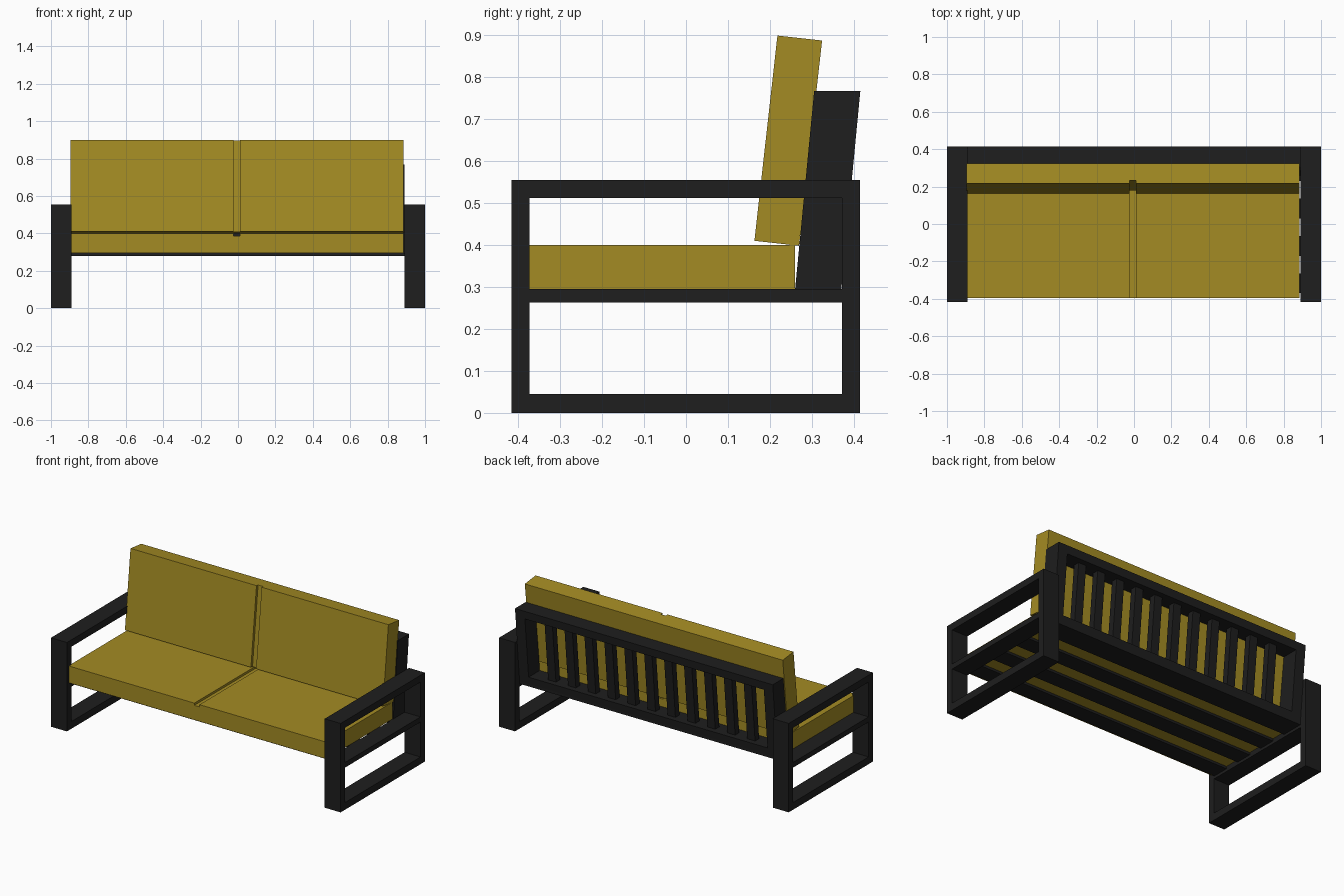
import bpy, bmesh, math
from mathutils import Matrix

if "Cube" in bpy.data.objects:
    bpy.data.objects.remove(bpy.data.objects["Cube"])


def material(name, rgb):
    m = bpy.data.materials.new(name)
    m.diffuse_color = (*rgb, 1)
    m.use_nodes = True
    m.node_tree.nodes["Principled BSDF"].inputs["Base Color"].default_value = m.diffuse_color
    return m


DARK = material("charcoal", (0.013, 0.013, 0.013))
MUSTARD = material("mustard", (0.37, 0.26, 0.017))


def add_object(name, bm, mat):
    bmesh.ops.recalc_face_normals(bm, faces=bm.faces)
    me = bpy.data.meshes.new(name)
    bm.to_mesh(me)
    bm.free()
    me.materials.append(mat)
    bpy.context.collection.objects.link(bpy.data.objects.new(name, me))


def make(name, boxes, mat, shear=None):
    """One object from boxes given as (x0, x1, y0, y1, z0, z1)."""
    bm = bmesh.new()
    for x0, x1, y0, y1, z0, z1 in boxes:
        for v in bmesh.ops.create_cube(bm, size=1)["verts"]:
            v.co = ((x0 + x1) / 2 + v.co.x * (x1 - x0),
                    (y0 + y1) / 2 + v.co.y * (y1 - y0),
                    (z0 + z1) / 2 + v.co.z * (z1 - z0))
    if shear:
        z_ref, k = shear
        for v in bm.verts:
            v.co.y += (v.co.z - z_ref) * k
    add_object(name, bm, mat)


def grooved_cushion(name, thick, length, groove, matrix):
    """Grooved cross-section (x, thickness) extruded along its length."""
    xl, xr, gl, gr = -0.895, 0.886, -0.025, 0.011
    pts = [(xl, 0), (xr, 0), (xr, thick), (gr, thick), (gr, thick - groove),
           (gl, thick - groove), (gl, thick), (xl, thick)]
    bm = bmesh.new()
    face = bm.faces.new([bm.verts.new((x, 0, t)) for x, t in pts])
    ext = bmesh.ops.extrude_face_region(bm, geom=[face], use_keep_orig=True)["geom"]
    for v in ext:
        if isinstance(v, bmesh.types.BMVert):
            v.co.y += length
    bm.transform(matrix)
    add_object(name, bm, MUSTARD)


# Side frames: two legs, floor rail, middle rail and armrest
for label, a, b in (("left", -1.0, -0.89), ("right", 0.89, 1.0)):
    make(label + "_side_frame", [
        (a, b, -0.416, -0.373, 0, 0.555),
        (a, b, 0.372, 0.415, 0, 0.555),
        (a, b, -0.373, 0.372, 0, 0.045),
        (a, b, -0.373, 0.372, 0.263, 0.295),
        (a, b, -0.373, 0.372, 0.512, 0.555)], DARK)

# Seat slats running between the side frames
for i, (y0, y1) in enumerate([(-0.37, -0.265), (-0.17, -0.065),
                              (0.03, 0.135), (0.23, 0.37)]):
    make(f"seat_slat_{i + 1}", [(-0.89, 0.89, y0, y1, 0.28, 0.295)], DARK)

# Leaning backrest frame, sheared so that its ends stay level
LEAN = (0.295, 0.096)
Y0, Y1 = 0.26, 0.37
make("backrest_frame", [
    (-0.89, -0.825, Y0, Y1, 0.295, 0.767),
    (0.825, 0.89, Y0, Y1, 0.295, 0.767),
    (-0.825, 0.825, Y0, Y1, 0.717, 0.767),
    (-0.825, 0.825, Y0, Y1, 0.295, 0.34)], DARK, shear=LEAN)

# Upright backrest slats
N = 11
for i in range(N):
    x = -0.825 + 1.65 * (i + 1) / (N + 1)
    make(f"backrest_slat_{i + 1}",
         [(x - 0.027, x + 0.027, Y0 + 0.035, Y0 + 0.075, 0.34, 0.717)],
         DARK, shear=LEAN)

# Seat cushion pair with a shallow groove along the top
grooved_cushion("seat_cushions", 0.105, 0.655, 0.014,
                Matrix.Translation((0, -0.395, 0.295)))

# Back cushion pair: stood up so the groove faces forward, then tilted
grooved_cushion("back_cushions", 0.107, 0.492, 0.016,
                Matrix.Translation((0, 0.163, 0.41))
                @ Matrix.Rotation(-math.radians(6.4), 4, 'X')
                @ Matrix.Translation((0, 0.107, 0))
                @ Matrix.Rotation(math.radians(90), 4, 'X'))
